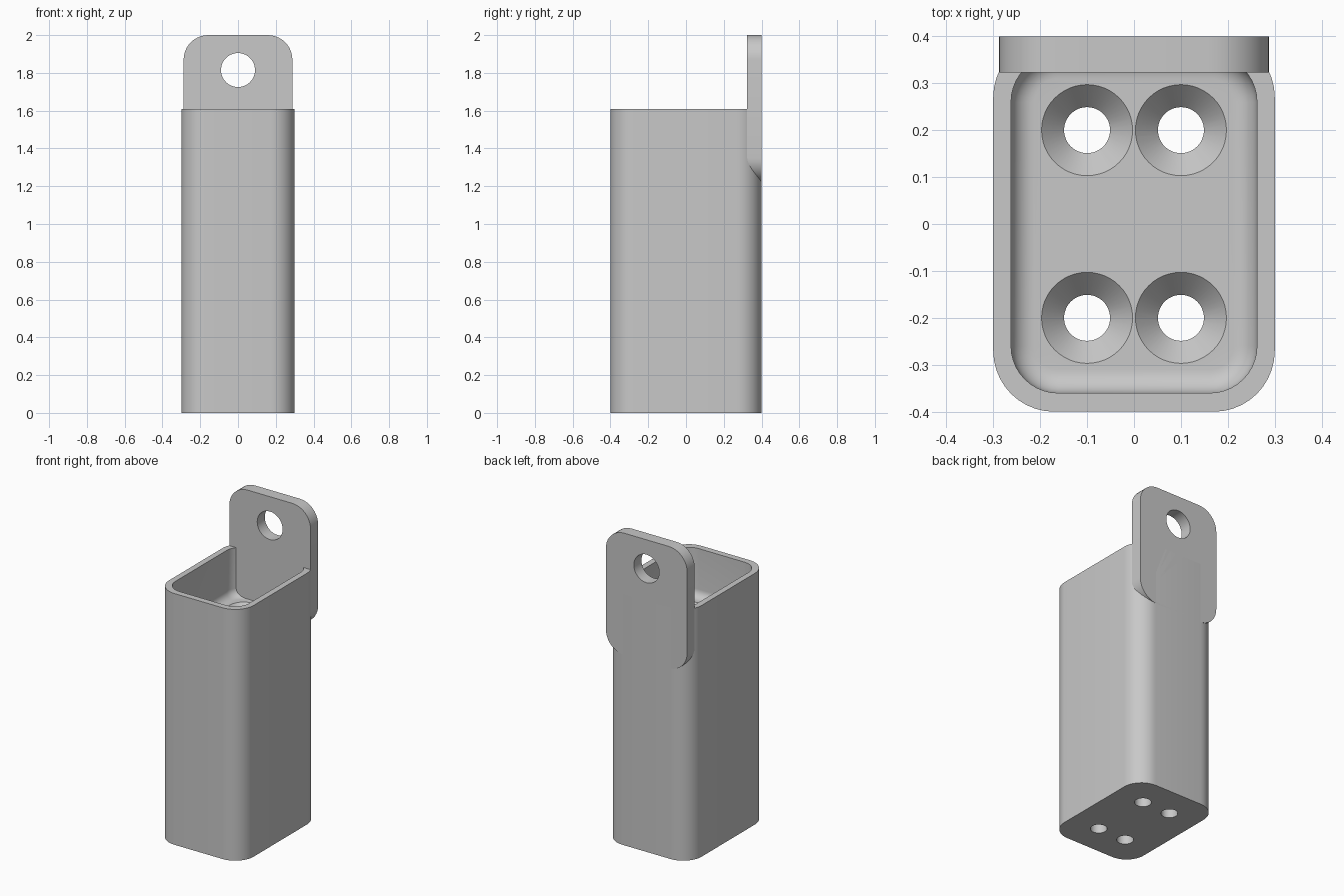
import bpy, bmesh, math
from mathutils import Vector, Matrix

if "Cube" in bpy.data.objects:
    bpy.data.objects.remove(bpy.data.objects["Cube"], do_unlink=True)

grey = bpy.data.materials.new("plain grey")
grey.use_nodes = True
colour = (0.58, 0.58, 0.58, 1)
grey.diffuse_color = colour
grey.node_tree.nodes["Principled BSDF"].inputs["Base Color"].default_value = colour


def rounded(hw, hd, r, z, steps=10):
    """Rounded rectangle ring at height z."""
    ring = []
    for k, (sx, sy) in enumerate([(1, 1), (-1, 1), (-1, -1), (1, -1)]):
        for i in range(steps + 1):
            a = math.pi / 2 * (k + i / steps)
            ring.append(Vector((sx * (hw - r) + r * math.cos(a),
                                sy * (hd - r) + r * math.sin(a), z)))
    return ring


def circle(x, y, r, z, n=48):
    return [Vector((x + r * math.cos(2 * math.pi * i / n),
                    y + r * math.sin(2 * math.pi * i / n), z)) for i in range(n)]


def loft(name, rings, matrix=Matrix()):
    """Skin a stack of rings and cap both ends."""
    bm = bmesh.new()
    loops = [[bm.verts.new(matrix @ p) for p in ring] for ring in rings]
    for a, b in zip(loops, loops[1:]):
        for i in range(len(a)):
            j = (i + 1) % len(a)
            bm.faces.new((a[i], a[j], b[j], b[i]))
    bm.faces.new(loops[0][::-1])
    bm.faces.new(loops[-1])
    bmesh.ops.recalc_face_normals(bm, faces=bm.faces)
    mesh = bpy.data.meshes.new(name)
    bm.to_mesh(mesh)
    bm.free()
    mesh.materials.append(grey)
    obj = bpy.data.objects.new(name, mesh)
    bpy.context.collection.objects.link(obj)
    return obj


def select(obj):
    bpy.ops.object.select_all(action='DESELECT')
    obj.select_set(True)
    bpy.context.view_layer.objects.active = obj


def cut(obj, cutter):
    mod = obj.modifiers.new("hole", 'BOOLEAN')
    mod.operation = 'DIFFERENCE'
    mod.solver = 'EXACT'
    mod.object = cutter
    select(obj)
    bpy.ops.object.modifier_apply(modifier=mod.name)
    bpy.data.objects.remove(cutter, do_unlink=True)


# Block with a shallow socket in the top and a filleted socket floor
TOP, FLOOR, FILLET = 1.61, 1.3, 0.05
rings = [rounded(0.3, 0.4, 0.13, 0), rounded(0.3, 0.4, 0.13, TOP)]
for i in range(9):
    a = math.pi / 2 * i / 8
    inset = FILLET * (1 - math.cos(a))
    z = FLOOR + FILLET * (1 - math.sin(a))
    if i == 0:
        rings.append(rounded(0.262, 0.36, 0.1, TOP))
    rings.append(rounded(0.262 - inset, 0.36 - inset, 0.1 - inset, z))
block = loft("socket_block", rings)

# Four countersunk screw holes through the block
for x in (-0.1, 0.1):
    for y in (-0.2, 0.2):
        cut(block, loft("screw_hole", [
            circle(x, y, 0.049, -0.1), circle(x, y, 0.049, FLOOR - 0.05),
            circle(x, y, 0.097, FLOOR), circle(x, y, 0.097, FLOOR + 0.1)]))

# Upright mounting tab on the back, with one bolt hole
upright = Matrix.Translation((0, 0.4, 1.61)) @ Matrix.Rotation(math.pi / 2, 4, 'X')
tab = loft("mounting_tab", [rounded(0.288, 0.39, 0.13, z) for z in (0, 0.077)], upright)
cut(tab, loft("bolt_hole", [circle(0, 0.205, 0.09, z) for z in (-0.1, 0.2)], upright))

for part in (block, tab):
    select(part)
    bpy.ops.object.shade_smooth_by_angle(angle=math.radians(30))
